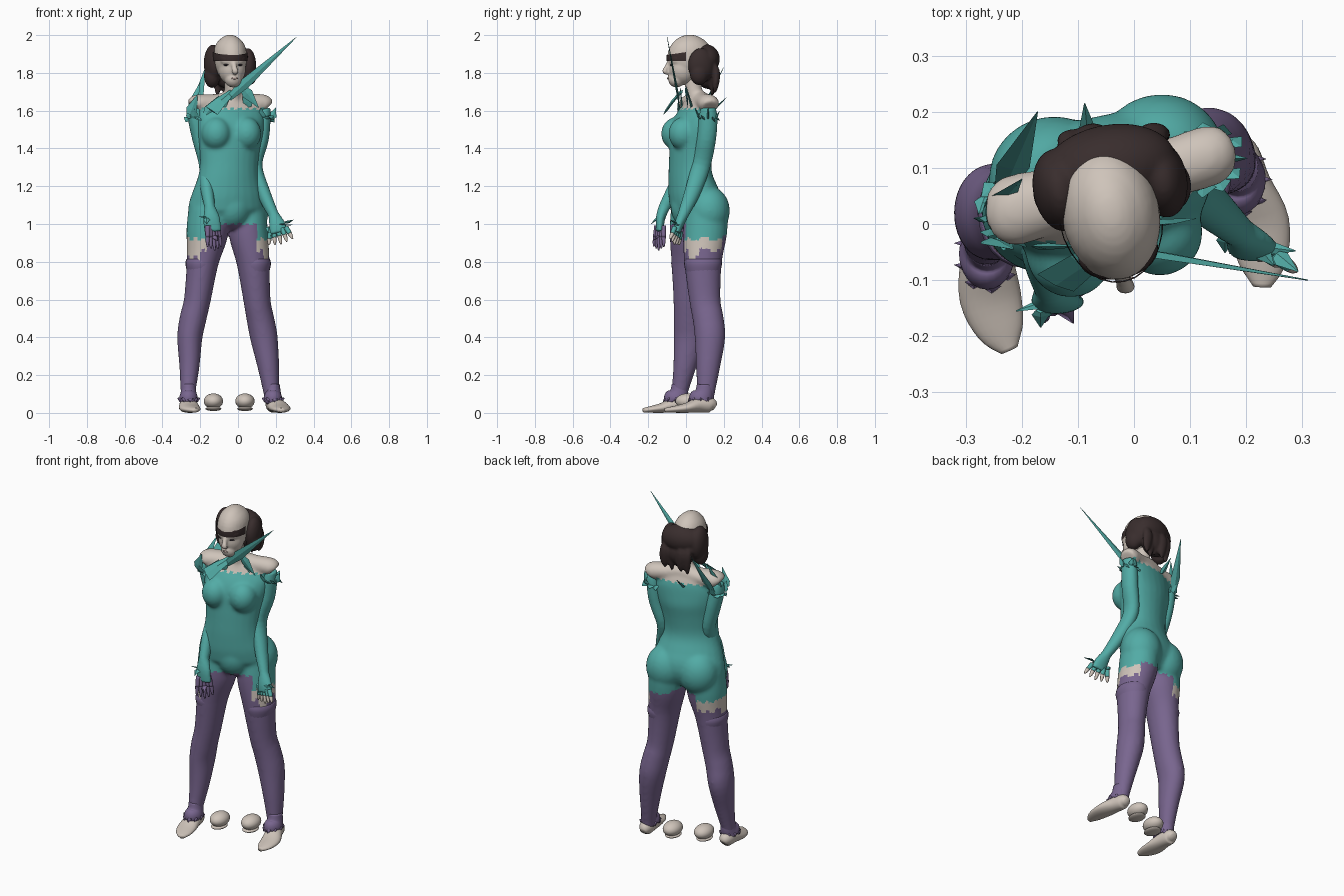
import bpy, bmesh, math, random
from mathutils import Vector, Matrix

random.seed(4)
if "Cube" in bpy.data.objects:
    bpy.data.objects.remove(bpy.data.objects["Cube"])


def material(name, *rgb):
    mat = bpy.data.materials.new(name)
    mat.use_nodes = True
    mat.diffuse_color = (*rgb, 1)
    mat.node_tree.nodes["Principled BSDF"].inputs["Base Color"].default_value = (*rgb, 1)
    return mat


skin = material("pale skin", .62, .55, .49)
teal = material("teal cloth", .085, .41, .38)
purple = material("purple stocking", .19, .132, .275)
brown = material("dark brown hair", .04, .026, .026)
dark = material("dark eye", .02, .015, .02)
lip = material("muted lip", .45, .34, .31)


def spline(a, b, c, d, t):
    return [.5 * (2 * q + (r - p) * t + (2 * p - 5 * q + 4 * r - s) * t * t
                  + (3 * q - p - 3 * r + s) * t ** 3) for p, q, r, s in zip(a, b, c, d)]


def tube(bm, points, sides=24, yaw=0, steps=4):
    """Loft elliptical rings along points of x, y, z, wide radius, deep radius."""
    path = []
    for i in range(len(points) - 1):
        quad = [points[max(i - 1, 0)], points[i], points[i + 1], points[min(i + 2, len(points) - 1)]]
        path += [spline(*quad, s / steps) for s in range(steps)]
    path.append(points[-1])
    rings = []
    for i, p in enumerate(path):
        ahead, behind = path[min(i + 1, len(path) - 1)], path[max(i - 1, 0)]
        t = (Vector(ahead[:3]) - Vector(behind[:3])).normalized()
        u = Vector((math.cos(yaw), math.sin(yaw), 0))
        u = (u - t * u.dot(t)).normalized()
        v = t.cross(u)
        ring = []
        for k in range(sides):
            a = math.tau * k / sides
            offset = u * math.cos(a) * max(p[3], .001) + v * math.sin(a) * max(p[4], .001)
            ring.append(bm.verts.new(Vector(p[:3]) + offset))
        rings.append(ring)
    for low, high in zip(rings, rings[1:]):
        for k in range(sides):
            n = (k + 1) % sides
            bm.faces.new((low[k], low[n], high[n], high[k]))
    bm.faces.new(rings[0][::-1])
    bm.faces.new(rings[-1])


def ball(bm, centre, radii, yaw=0):
    m = Matrix.Translation(centre) @ Matrix.Rotation(yaw, 4, 'Z') @ Matrix.Diagonal((*radii, 1))
    bmesh.ops.create_uvsphere(bm, u_segments=28, v_segments=18, radius=1, matrix=m)


def spike(bm, base, tip, width, thick=.006):
    mid = Vector(base).lerp(Vector(tip), .25)
    tube(bm, [(*base, width * .6, thick), (*mid, width, thick), (*tip, 0, 0)], sides=4, steps=1)


def finish(bm, name, mats, voxel=0, smooth=4, rule=None, flat=False):
    mesh = bpy.data.meshes.new(name)
    bmesh.ops.recalc_face_normals(bm, faces=bm.faces)
    bm.to_mesh(mesh)
    bm.free()
    obj = bpy.data.objects.new(name, mesh)
    bpy.context.collection.objects.link(obj)
    if voxel:
        fuse = obj.modifiers.new("fuse", 'REMESH')
        fuse.mode, fuse.voxel_size = 'VOXEL', voxel
        relax = obj.modifiers.new("relax", 'SMOOTH')
        relax.iterations, relax.factor = smooth, .5
        graph = bpy.context.evaluated_depsgraph_get()
        obj.data = bpy.data.meshes.new_from_object(obj.evaluated_get(graph))
        obj.modifiers.clear()
    obj.data.materials.clear()
    for mat in mats:
        obj.data.materials.append(mat)
    for poly in obj.data.polygons:
        poly.use_smooth = not flat
        poly.material_index = rule(poly.center) if rule else 0
    return obj


# Trunk and legs, fused into one skin
TURN = .3
body = bmesh.new()
tube(body, [(-.055, .055, .99, .17, .09), (-.058, .06, 1.08, .21, .132), (-.054, .04, 1.16, .194, .128),
            (-.05, .025, 1.24, .168, .114), (-.047, .022, 1.31, .158, .108), (-.045, .028, 1.4, .166, .11),
            (-.042, .04, 1.5, .183, .112), (-.04, .06, 1.59, .185, .085), (-.035, .062, 1.65, .14, .06)], yaw=TURN)
tube(body, [(-.03, .065, 1.6, .065, .055), (-.03, .045, 1.69, .043, .045), (-.035, .03, 1.78, .04, .045)])
# Shoulder line
tube(body, [(-.237, .018, 1.622, .05, .038), (-.215, .024, 1.636, .064, .05), (-.11, .052, 1.643, .055, .046),
            (-.035, .072, 1.66, .052, .044), (.05, .095, 1.645, .052, .046), (.135, .122, 1.636, .055, .05),
            (.157, .128, 1.622, .045, .038)], yaw=math.pi / 2)
for centre, radii in (((-.115, -.05, 1.478), (.078, .082, .088)), ((.045, -.013, 1.478), (.078, .08, .088)),
                      ((-.145, .082, 1.07), (.115, .11, .13)), ((.048, .12, 1.07), (.115, .112, .13)),
                      ((-.035, .02, 1.09), (.11, .1, .12))):
    ball(body, centre, radii, TURN)
tube(body, [(-.158, .035, 1.08, .105, .115), (-.163, .03, .95, .111, .117), (-.187, .022, .8, .085, .1),
            (-.215, .018, .6, .071, .085), (-.238, .018, .5, .071, .084), (-.255, .02, .4, .067, .086),
            (-.257, -.006, .25, .054, .062), (-.265, -.035, .1, .039, .043), (-.265, -.035, .05, .039, .045)])
tube(body, [(.05, .11, 1.08, .1, .115), (.055, .1, .95, .104, .117), (.08, .09, .8, .088, .1),
            (.1, .1, .6, .072, .083), (.118, .117, .5, .073, .082), (.137, .127, .4, .073, .081),
            (.16, .117, .25, .058, .065), (.177, .105, .1, .041, .047), (.182, .1, .05, .041, .046)])


def body_colour(c):
    step = .01 * math.copysign(1, math.sin(c.x * 160))
    outer = c.x < -.165 or c.x > (.112 if c.y > .1 else .1)
    if c.z > 1.61 + step * .5:
        return 0
    if c.z > (.922 if outer else 1.0 - max(0, c.y - .05) * .4) + step * .5:
        return 1
    raised = -.2 < c.x < .13 or c.y > (.04 if c.x < 0 else .07)
    if outer and c.z > (.862 if raised else .82) + step:
        return 0
    return 2


finish(body, "trunk_and_legs", [skin, teal, purple], .009, 12, body_colour)

# Feet and ankle cuffs
for side, path, cuff in (
        ("right", [(-.268, .02, .03, .02, .018), (-.268, -.0, .042, .038, .04), (-.263, -.06, .042, .047, .04),
                   (-.256, -.13, .026, .055, .026), (-.237, -.19, .018, .042, .017), (-.222, -.225, .014, .016, .011)],
         (-.262, -.045)),
        ("left", [(.182, .155, .03, .02, .018), (.184, .13, .042, .038, .04), (.197, .07, .042, .047, .04),
                  (.222, 0, .026, .055, .026), (.229, -.07, .018, .042, .017), (.228, -.112, .014, .016, .011)],
         (.185, .088))):
    foot = bmesh.new()
    tube(foot, path)
    finish(foot, side + "_foot", [skin])
    ring = bmesh.new()
    x, y = cuff
    tube(ring, [(x, y + .012, .15, .036, .042), (x, y + .008, .105, .042, .05), (x, y - .008, .075, .05, .064),
                (x, y - .008, .068, .045, .058)])
    for k in range(9):
        a = math.tau * k / 9
        edge = Vector((x + .043 * math.cos(a), y - .008 + .055 * math.sin(a), .08))
        tip = Vector((x + .048 * math.cos(a), y - .012 + .067 * math.sin(a), .056))
        spike(ring, edge, tip, .018)
    finish(ring, side + "_ankle_cuff", [purple])

# Rolled stocking tops, standing out on the outer side
for side, x, y, r in (("right", -.196, .02, .079), ("left", .09, .09, .081)):
    roll = bmesh.new()
    tube(roll, [(x, y, .72, r - .012, r + .004), (x, y, .785, r + .003, r + .019), (x, y, .815, r - .002, r + .015)])
    finish(roll, side + "_stocking_roll", [purple])

# Small egg shapes between the feet
for side, x, y in (("right", -.13, .01), ("left", .037, .075)):
    egg = bmesh.new()
    ball(egg, (x, y, .062), (.051, .066, .041))
    ball(egg, (x, y - .005, .022), (.042, .055, .012))
    finish(egg, side + "_floor_egg", [skin])

# Arms, hands and fingers
arms = {
    "right": [(-.22, .02, 1.615, .04, .042), (-.222, .022, 1.56, .043, .05), (-.2, .03, 1.45, .042, .05),
              (-.17, .025, 1.32, .038, .046), (-.165, -.05, 1.2, .036, .042), (-.15, -.115, 1.09, .028, .03)],
    "left": [(.135, .118, 1.615, .038, .04), (.132, .117, 1.56, .041, .05), (.12, .108, 1.45, .043, .051),
             (.09, .08, 1.31, .039, .05), (.133, .035, 1.17, .037, .043), (.188, -.015, 1.05, .028, .029)]}
hands = {"right": (Vector((-.14, -.135, 1.03)), Vector((.01, -.006, -.1)), Vector((.022, .016, 0)), purple),
         "left": (Vector((.208, -.038, .995)), Vector((.012, -.015, -.06)), Vector((.038, -.014, .01)), teal)}
for side, path in arms.items():
    palm, reach, spread, tip_mat = hands[side]
    arm = bmesh.new()
    tube(arm, path)
    tube(arm, [path[-1], (*palm, .044, .025), (*(palm + reach * .7), .046, .019)])
    finish(arm, side + "_arm", [teal], .007, 4)
    fingers, tips = bmesh.new(), bmesh.new()
    for k in range(5):
        lean = k - 2
        root = palm + reach * .4 + spread * lean * .55
        knuckle = root + reach * .6 + spread * lean * .16
        end = knuckle + reach * (.7 - .1 * abs(lean)) + spread * lean * .12
        tube(fingers, [(*root, .014, .014), (*knuckle, .012, .012)], sides=10)
        tube(tips, [(*knuckle, .012, .012), (*knuckle.lerp(end, .6), .009, .009), (*end, .004, .004)], sides=10)
    if side == "right":
        spike(tips, palm + reach * .9, palm + reach * 1.2 + Vector((.02, -.035, 0)), .02)
    finish(fingers, side + "_fingers", [tip_mat])
    finish(tips, side + "_fingertips", [purple if side == "right" else skin])
    # Pointed sleeve ends and ragged shoulder cuffs
    points = bmesh.new()
    out = -1 if side == "right" else 1
    for k in range(4):
        start = palm + spread * (k - 1.5) * .8
        spike(points, start, start + Vector((out * .013 * k, -.03, -.03 + .015 * k)), .016)
    if side == "right":
        spike(points, palm, palm + Vector((-.07, -.02, .01)), .012)
    else:
        spike(points, palm, palm + Vector((.08, -.01, 0)), .016)
        spike(points, palm, palm + reach + Vector((-.05, 0, 0)), .018)
    top = Vector(path[1][:3]) + Vector((0, 0, .03))
    for k in range(11):
        a = math.tau * k / 11
        way = Vector((math.cos(a), math.sin(a), 0))
        grow = random.uniform(.01, .028)
        start = top + way * .045 + Vector((0, 0, -.03))
        spike(points, start, start + way * grow + Vector((0, 0, random.uniform(-.03, .07))), .022)
    finish(points, side + "_sleeve_points", [teal], flat=True)

# Collar blades
collar = bmesh.new()
for base, tip, width in (((-.05, -.04, 1.665), (.31, -.1, 1.99), .028),
                         ((-.23, .07, 1.58), (-.172, .2, 1.83), .03), ((-.25, .03, 1.6), (-.2, .08, 1.75), .026),
                         ((-.255, -.03, 1.58), (-.215, -.045, 1.685), .03),
                         ((.03, .0, 1.715), (.11, .01, 1.615), .03), ((.06, .03, 1.62), (.02, .0, 1.73), .025),
                         ((-.08, .14, 1.6), (-.088, .215, 1.67), .018),
                         ((-.1, -.02, 1.6), (-.02, -.03, 1.72), .02), ((-.17, -.04, 1.58), (-.1, -.04, 1.68), .028)):
    spike(collar, base, tip, width)
tube(collar, [(-.03, -.025, 1.7, .018, .008), (-.09, -.07, 1.65, .032, .008), (-.14, -.105, 1.6, .042, .006)],
     sides=4, steps=1)
finish(collar, "collar_blades", [teal], flat=True)

# Head with jaw, nose, cheeks and ears
FACE = .2
head = bmesh.new()
for centre, radii in (((-.042, .02, 1.878), (.088, .121, .124)), ((-.042, .022, 1.9), (.087, .116, .098)),
                      ((-.032, -.018, 1.82), (.073, .075, .085)), ((-.025, -.05, 1.765), (.045, .044, .042)),
                      ((-.028, -.055, 1.865), (.068, .043, .035)), ((-.12, .025, 1.84), (.012, .02, .03)),
                      ((.05, .045, 1.84), (.012, .02, .03)), ((-.02, -.082, 1.772), (.02, .016, .014))):
    ball(head, centre, radii, FACE)
tube(head, [(-.024, -.085, 1.865, .011, .01), (-.019, -.104, 1.83, .014, .011),
            (-.015, -.112, 1.808, .018, .014), (-.017, -.095, 1.797, .012, .008)], sides=12)
head_obj = finish(head, "head", [skin], .006, 5)
bpy.context.view_layer.update()

# Painted eyes and mouth, set against the face
for name, x, z, size, mat in (("right_eye", -.064, 1.842, (.015, .004, .005), dark),
                              ("left_eye", .012, 1.842, (.014, .004, .005), dark),
                              ("mouth", -.018, 1.771, (.017, .004, .005), lip)):
    hit, spot, normal, index = head_obj.ray_cast(Vector((x, -1, z)), Vector((0, 1, 0)))
    mark = bmesh.new()
    ball(mark, spot, size, math.atan2(normal.x, -normal.y))
    finish(mark, name, [mat])

# Fringe: the front band of a slightly larger forehead shell
fringe = bmesh.new()
ball(fringe, (-.042, .018, 1.885), (.093, .124, .12), FACE)
ball(fringe, (-.028, -.052, 1.875), (.072, .046, .05), FACE)
for spot, facing in (((0, 0, 1.862), (0, 0, -1)), ((0, 0, 1.91), (0, -.15, 1)), ((0, 0, 0), (0, 1, 0))):
    bmesh.ops.bisect_plane(fringe, geom=fringe.verts[:] + fringe.edges[:] + fringe.faces[:],
                           plane_co=spot, plane_no=facing, clear_outer=True)
finish(fringe, "fringe", [brown])

# Back hair: swept puff, side lobes and hanging locks
hair = bmesh.new()
for centre, radii in (((-.045, .1, 1.873), (.122, .077, .08)), ((-.132, .06, 1.85), (.048, .075, .1)),
                      ((.05, .08, 1.84), (.045, .07, .092)), ((-.045, .115, 1.79), (.085, .055, .075)),
                      ((-.137, .055, 1.785), (.043, .05, .065)), ((.06, .07, 1.795), (.042, .05, .06))):
    ball(hair, centre, radii, FACE)
for k in range(5):
    x = -.11 + .036 * k
    bend = .135 + .012 * math.sin(k * 2)
    tube(hair, [(x, bend - .02, 1.88, .012, .012), (x, bend + .012, 1.81, .028, .02),
                (x + .004, bend + .01, 1.74, .026, .018), (x, bend + .005, 1.68 + .014 * (k % 3), .006, .006)],
         sides=12)
finish(hair, "back_hair", [brown], .007, 4)
